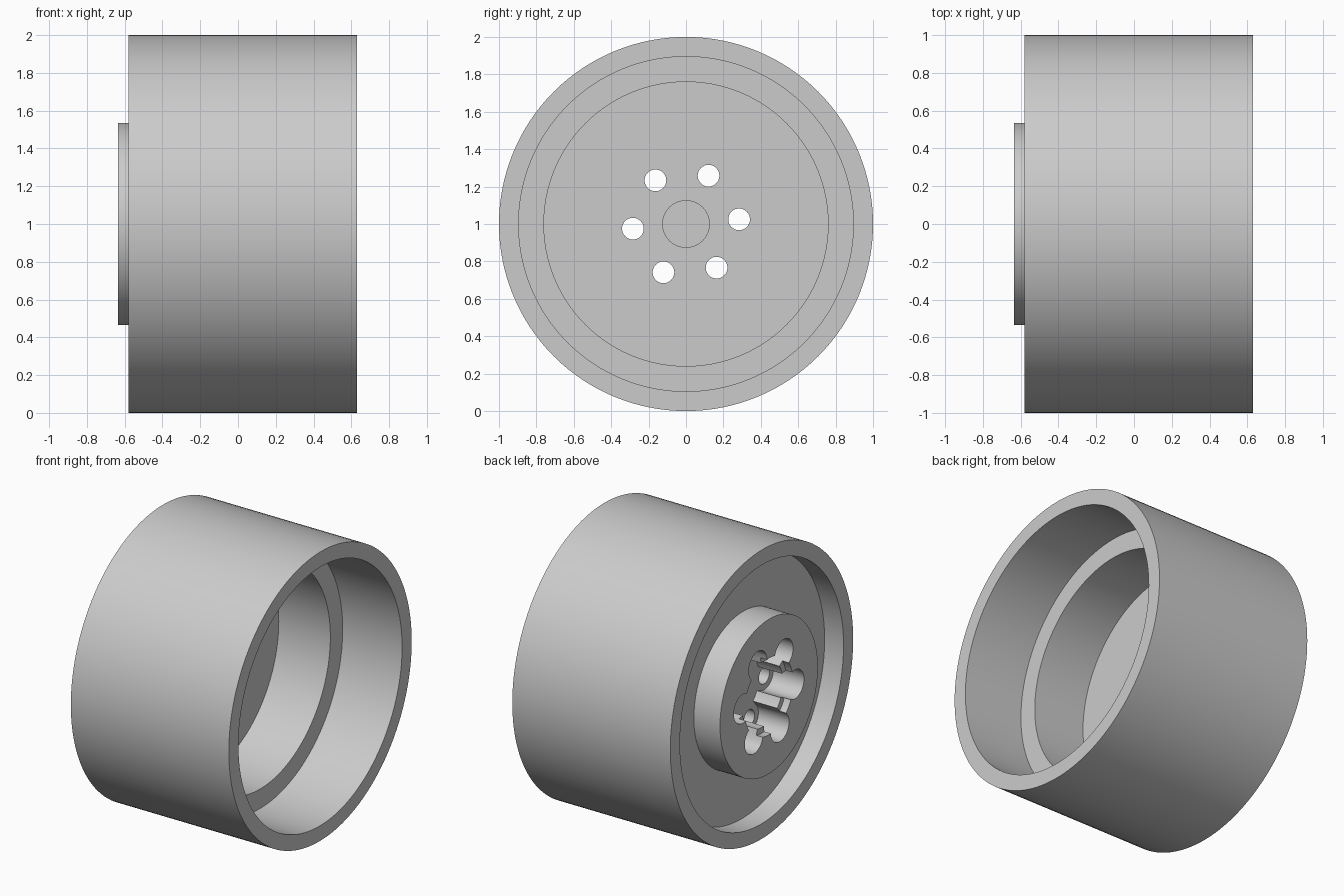
import bpy
import bmesh
from math import sin, cos, pi, radians, sqrt

cube = bpy.data.objects.get("Cube")
if cube:
    bpy.data.objects.remove(cube, do_unlink=True)

CENTRE_Z = 1.0
BOLT_CIRCLE = 0.285
BOLT_ANGLES = [radians(5 + 60 * i) for i in range(6)]

grey = bpy.data.materials.new("light grey")
grey.use_nodes = True
grey.diffuse_color = (0.6, 0.6, 0.6, 1)
grey.node_tree.nodes["Principled BSDF"].inputs["Base Color"].default_value = (0.6, 0.6, 0.6, 1)


def finish(name, bm):
    bmesh.ops.recalc_face_normals(bm, faces=bm.faces)
    mesh = bpy.data.meshes.new(name)
    bm.to_mesh(mesh)
    bm.free()
    mesh.materials.append(grey)
    obj = bpy.data.objects.new(name, mesh)
    bpy.context.collection.objects.link(obj)
    obj.location.z = CENTRE_Z
    return obj


def lathe(name, profile, steps=128):
    """Spin an (x, radius) profile around the x axis."""
    bm = bmesh.new()
    verts = [bm.verts.new((x, 0, r)) for x, r in profile]
    edges = [bm.edges.new(pair) for pair in zip(verts, verts[1:])]
    bmesh.ops.spin(bm, geom=verts + edges, cent=(0, 0, 0), axis=(1, 0, 0),
                   angle=2 * pi, steps=steps)
    bmesh.ops.remove_doubles(bm, verts=bm.verts, dist=1e-5)
    return finish(name, bm)


def prism(name, outline, x0, x1):
    """Extrude a (y, z) outline along x."""
    bm = bmesh.new()
    face = bm.faces.new([bm.verts.new((x0, y, z)) for y, z in outline])
    grown = bmesh.ops.extrude_face_region(bm, geom=[face])["geom"]
    moved = [v for v in grown if isinstance(v, bmesh.types.BMVert)]
    bmesh.ops.translate(bm, verts=moved, vec=(x1 - x0, 0, 0))
    return finish(name, bm)


def circle(radius, y=0, z=0, count=48):
    return [(y + radius * cos(2 * pi * i / count), z + radius * sin(2 * pi * i / count))
            for i in range(count)]


def lobed_outline(core, lobe, count=360):
    """Round core with one round lobe at each bolt position."""
    points = []
    for i in range(count):
        angle = 2 * pi * i / count
        radius = core
        for bolt in BOLT_ANGLES:
            side = BOLT_CIRCLE * sin(angle - bolt)
            along = BOLT_CIRCLE * cos(angle - bolt)
            if along > 0 and abs(side) < lobe:
                radius = max(radius, along + sqrt(lobe * lobe - side * side))
        points.append((radius * cos(angle), radius * sin(angle)))
    return points


# Drum with hub, outer recess, web and stepped bore
drum = lathe("wheel_drum", [
    (-0.635, 0), (-0.635, 0.535), (-0.435, 0.535), (-0.435, 0.895),
    (-0.58, 0.895), (-0.58, 1), (0.63, 1), (0.63, 0.895),
    (0.175, 0.895), (0.175, 0.76), (-0.22, 0.76), (-0.22, 0)])

# Cutters: lobed hub pocket, its upper ledge, centre recess, bolt holes
cutters = [
    prism("hub_pocket_cutter", lobed_outline(0.225, 0.1), -0.7, -0.4),
    prism("hub_ledge_cutter", circle(0.265, count=96), -0.7, -0.585),
    prism("centre_recess_cutter", circle(0.125), -0.28, -0.1),
]
for angle in BOLT_ANGLES:
    cutters.append(prism("bolt_hole_cutter", circle(
        0.058, BOLT_CIRCLE * cos(angle), BOLT_CIRCLE * sin(angle), 32), -0.5, -0.1))

bpy.context.view_layer.objects.active = drum
for cutter in cutters:
    cutter.hide_render = True
    mod = drum.modifiers.new(cutter.name, 'BOOLEAN')
    mod.operation = 'DIFFERENCE'
    mod.solver = 'EXACT'
    mod.object = cutter
    bpy.ops.object.modifier_apply(modifier=mod.name)
for cutter in cutters:
    bpy.data.objects.remove(cutter, do_unlink=True)

# Smooth round walls, crisp rims
bpy.ops.object.select_all(action='DESELECT')
drum.select_set(True)
bpy.ops.object.shade_smooth_by_angle(angle=radians(30))
